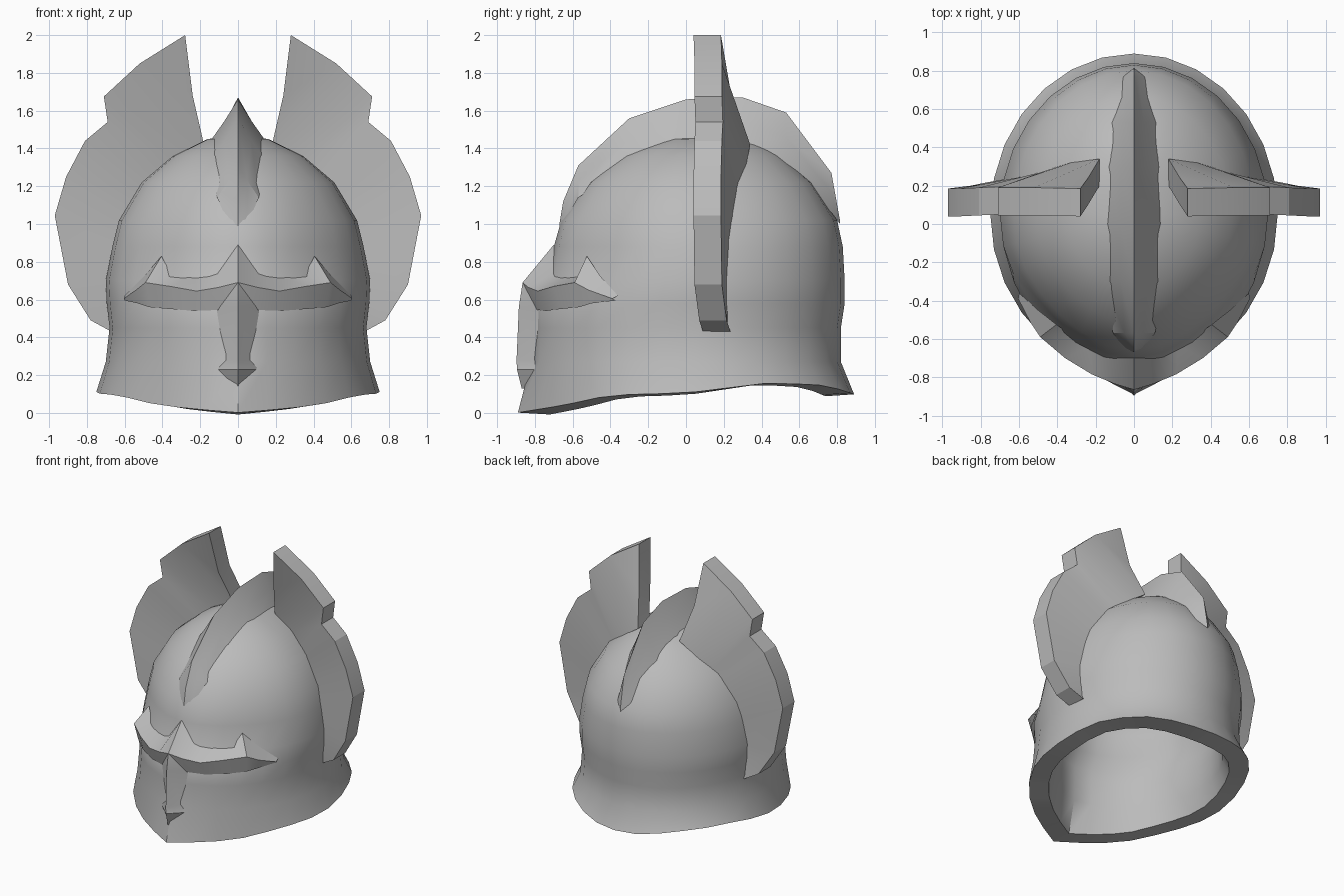
import bpy, math

old = bpy.data.objects.get("Cube")
if old:
    bpy.data.objects.remove(old, do_unlink=True)

steel = bpy.data.materials.new("grey_steel")
steel.use_nodes = True
colour = (0.5, 0.5, 0.5, 1)
steel.diffuse_color = colour
steel.node_tree.nodes["Principled BSDF"].inputs["Base Color"].default_value = colour


def make(name, verts, faces, angle, mirror=False):
    """Create a shaded mesh object, optionally mirrored across x."""
    mesh = bpy.data.meshes.new(name)
    mesh.from_pydata(verts, [], faces)
    mesh.materials.append(steel)
    obj = bpy.data.objects.new(name, mesh)
    bpy.context.collection.objects.link(obj)
    bpy.ops.object.select_all(action='DESELECT')
    obj.select_set(True)
    bpy.context.view_layer.objects.active = obj
    if mirror:
        mod = obj.modifiers.new("mirror", 'MIRROR')
        mod.merge_threshold = 0.002
        bpy.ops.object.modifier_apply(modifier=mod.name)
    bpy.ops.object.mode_set(mode='EDIT')
    bpy.ops.mesh.select_all(action='SELECT')
    bpy.ops.mesh.remove_doubles(threshold=0.0005)
    bpy.ops.mesh.normals_make_consistent(inside=False)
    bpy.ops.object.mode_set(mode='OBJECT')
    bpy.ops.object.shade_smooth_by_angle(angle=math.radians(angle))
    return obj


def loft(rows, closed=False):
    """Vertices and quads joining rows of equal length."""
    n = len(rows[0])
    verts = [p for row in rows for p in row]
    faces = [(r * n + i, r * n + (i + 1) % n, (r + 1) * n + (i + 1) % n, (r + 1) * n + i)
             for r in range(len(rows) - 1) for i in range(n if closed else n - 1)]
    return verts, faces


def interp(table, v):
    for (a, fa), (b, fb) in zip(table, table[1:]):
        if v <= b:
            return fa + (fb - fa) * max(0, v - a) / (b - a)
    return table[-1][1]


# Helmet shell: rings of height, half width, front reach, front point, back reach, temple pinch
SEG, MID = 28, 0.05
RINGS = [(None, .75, .77, .12, .89, 0), (.27, .70, .775, .045, .82, 0), (.45, .68, .77, .04, .82, 0),
         (.58, .695, .77, .04, .84, 0), (.70, .70, .72, .01, .84, .04), (.88, .665, .70, 0, .83, .05),
         (1.02, .63, .66, 0, .80, .04), (1.22, .51, .52, 0, .67, .025), (1.36, .345, .34, 0, .51, 0),
         (1.45, .16, .12, 0, .37, 0), (1.47, .002, -.08, 0, .14, 0)]
RIM = [(-.9, 0), (-.65, .04), (-.4, .095), (0, .105), (.45, .16), (.75, .145), (.9, .095)]


def ring(z, w, front, point, back, pinch, scale=1.0, drop=0.0):
    pts = []
    for i in range(SEG):
        a = 2 * math.pi * i / SEG
        c, s = math.cos(a), math.sin(a)
        if s >= 0:
            y = MID + (back - MID) * s
        else:
            y = MID + (front + MID) * s - point * (1 - abs(c)) ** 3 + pinch * math.sin(2 * a) ** 2
        height = interp(RIM, y) if z is None else z
        pts.append((w * c * scale, MID + (y - MID) * scale, height - drop))
    return pts


outer = [ring(*r) for r in RINGS]
inner = [ring(*r, scale=.82, drop=.01 if r[0] is None else .12 * r[0]) for r in RINGS]
verts, faces = loft(inner[::-1] + outer, closed=True)
last = len(verts) - SEG
faces += [tuple(range(SEG)), tuple(range(last, last + SEG))]
make("helmet_shell", verts, faces, 35)

# Crest: y, ridge height, half width, base height
CREST = [(-.67, 1.0, 0, .98), (-.65, 1.12, .05, 1.0), (-.57, 1.31, .11, 1.14),
         (-.3, 1.56, .155, 1.32), (0, 1.66, .16, 1.42), (.3, 1.67, .145, 1.41),
         (.53, 1.59, .115, 1.32), (.77, 1.27, .055, 1.06), (.815, 1.02, 0, 1.0)]
rows = [[(0, y, b), (w, y, b), (w * .45, y, b + (t - b) * .52), (0, y, t),
         (-w * .45, y, b + (t - b) * .52), (-w, y, b)] for y, t, w, b in CREST]
make("crest", *loft(rows, closed=True), 28)

# Wings: outer rim in x, z and front depth; inner edge in x, z and back depth
WING_RIM = [(.28, 2.0, .04), (.52, 1.85, .045), (.71, 1.675, .045), (.69, 1.54, .05), (.81, 1.44, .045),
            (.91, 1.25, .04), (.97, 1.045, .04), (.9, .68, .045), (.78, .49, .07), (.67, .43, .09)]
WING_ROOT = [(.24, 1.68, .24), (.18, 1.42, .34), (.33, 1.32, .32), (.43, 1.25, .29), (.49, 1.17, .27),
             (.57, 1.02, .25), (.61, .88, .23), (.64, .7, .22), (.64, .55, .22), (.63, .44, .22)]
rows = [[(x, y, z), (x, y + .145, z), (u, d, v), (u, d - .14, v)]
        for (x, z, y), (u, v, d) in zip(WING_RIM, WING_ROOT)]
verts, faces = loft(rows, closed=True)
faces += [(0, 1, 2, 3), tuple(range(len(verts) - 4, len(verts)))]
make("wings", verts, faces, 20, mirror=True)

# Brow: top line against the dome, projecting edge, lower line
BROW = [((0, -.70, .89), (0, -.865, .69), (0, -.83, .55)),
        ((.11, -.685, .745), (.1, -.835, .665), (.1, -.79, .545)),
        ((.23, -.635, .725), (.22, -.785, .645), (.23, -.74, .54)),
        ((.35, -.565, .725), (.36, -.70, .67), (.36, -.665, .55)),
        ((.405, -.525, .83), (.49, -.59, .69), (.47, -.565, .56)),
        ((.5, -.45, .72), (.54, -.515, .65), (.53, -.5, .58)),
        ((.6, -.36, .62), (.605, -.39, .605), (.6, -.37, .595))]
make("brow", *loft(BROW), 25, mirror=True)

# Nose guard: height, ridge depth, half width, side depth
NOSE = [(.69, -.865, .05, -.80), (.56, -.885, .115, -.78), (.28, -.897, .07, -.79),
        (.23, -.895, .12, -.78), (.13, -.87, .002, -.84)]
rows = [[(0, ridge, z), (w, side, z)] for z, ridge, w, side in NOSE]
make("nose_guard", *loft(rows), 25, mirror=True)
